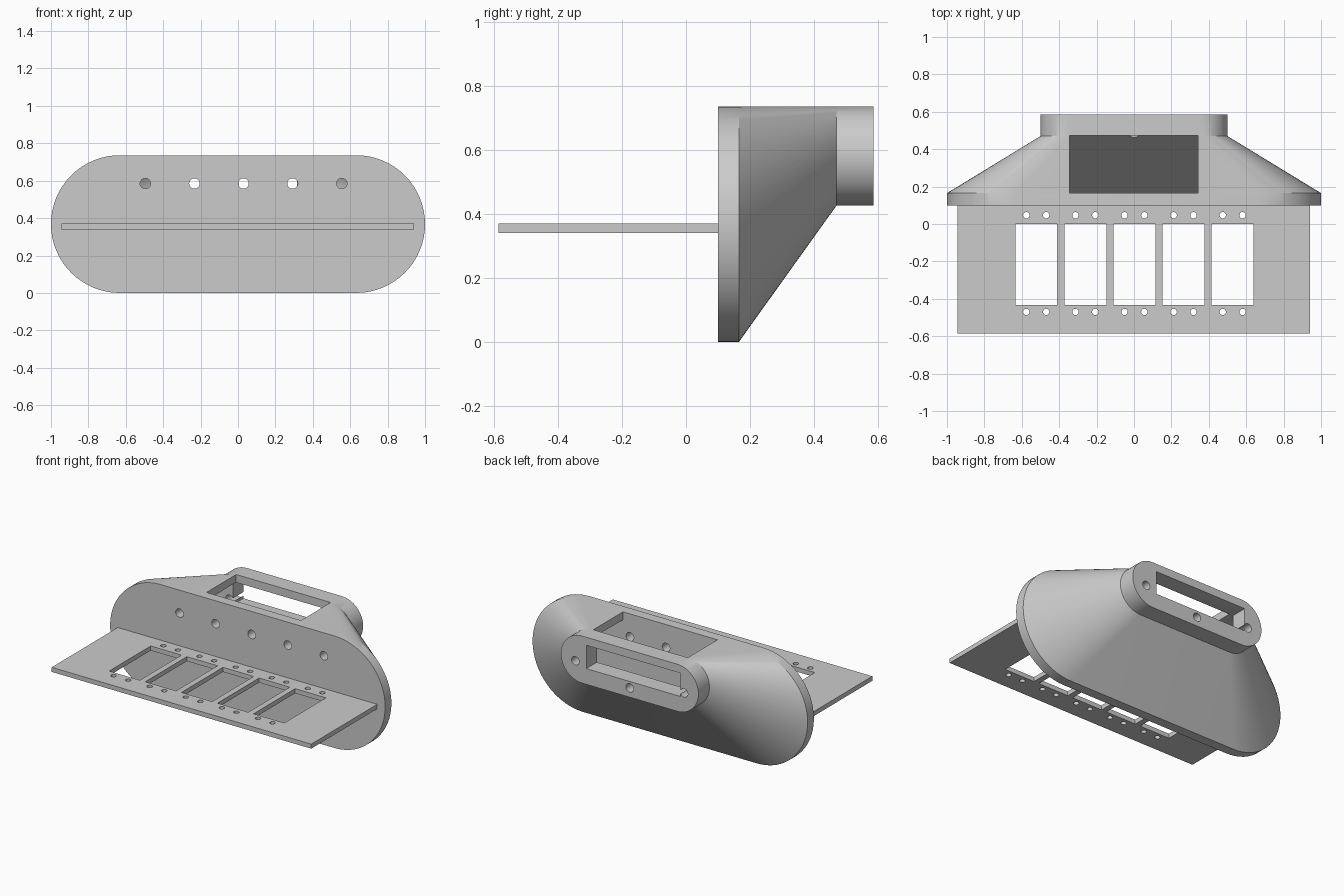
import bpy
import bmesh
from math import pi, cos, sin, radians
from mathutils import Matrix, Vector

cube = bpy.data.objects.get("Cube")
if cube:
    bpy.data.objects.remove(cube, do_unlink=True)

grey = bpy.data.materials.new("plain_grey")
grey.use_nodes = True
GREY = (0.6, 0.6, 0.6, 1)
grey.diffuse_color = GREY
grey.node_tree.nodes["Principled BSDF"].inputs["Base Color"].default_value = GREY


def make_object(name, bm):
    bmesh.ops.recalc_face_normals(bm, faces=bm.faces)
    mesh = bpy.data.meshes.new(name)
    bm.to_mesh(mesh)
    bm.free()
    mesh.materials.append(grey)
    obj = bpy.data.objects.new(name, mesh)
    bpy.context.collection.objects.link(obj)
    return obj


def box(name, x0, x1, y0, y1, z0, z1):
    bm = bmesh.new()
    size = Matrix.Diagonal((x1 - x0, y1 - y0, z1 - z0, 1))
    place = Matrix.Translation(((x0 + x1) / 2, (y0 + y1) / 2, (z0 + z1) / 2))
    bmesh.ops.create_cube(bm, size=1, matrix=place @ size)
    return make_object(name, bm)


def rod(name, centre, radius, depth, along_y=False):
    bm = bmesh.new()
    turn = Matrix.Rotation(pi / 2 if along_y else 0, 4, 'X')
    bmesh.ops.create_cone(bm, cap_ends=True, segments=24, radius1=radius, radius2=radius,
                          depth=depth, matrix=Matrix.Translation(centre) @ turn)
    return make_object(name, bm)


def stadium_loft(name, sections, steps=32):
    """Skin stadium outlines given as (y, half straight length, radius, centre z)."""
    bm = bmesh.new()
    rings = []
    for y, half, r, zc in sections:
        ring = []
        for side in (1, -1):
            for i in range(steps + 1):
                a = -pi / 2 + pi * i / steps
                ring.append(bm.verts.new((side * (half + r * cos(a)), y, zc + side * r * sin(a))))
        rings.append(ring)
    for low, high in zip(rings, rings[1:]):
        for i in range(len(low)):
            j = (i + 1) % len(low)
            bm.faces.new((low[i], low[j], high[j], high[i]))
    bm.faces.new(rings[0])
    bm.faces.new(rings[-1])
    return make_object(name, bm)


def cut(obj, cutters):
    """Subtract each cutter, then discard it."""
    for cutter in cutters:
        mod = obj.modifiers.new("cut", 'BOOLEAN')
        mod.operation = 'DIFFERENCE'
        mod.solver = 'EXACT'
        mod.object = cutter
        graph = bpy.context.evaluated_depsgraph_get()
        mesh = bpy.data.meshes.new_from_object(obj.evaluated_get(graph))
        obj.modifiers.clear()
        obj.data = mesh
        bpy.data.objects.remove(cutter, do_unlink=True)


def smooth(obj):
    bpy.ops.object.select_all(action='DESELECT')
    obj.select_set(True)
    bpy.context.view_layer.objects.active = obj
    bpy.ops.object.shade_smooth_by_angle(angle=radians(25))


PITCH = 0.2625
columns = [PITCH * i + 0.0025 for i in range(-2, 3)]

# Hollow hood: rim plate, tapered shell and neck
hood = stadium_loft("hood", [(0.10, 0.632, 0.368, 0.368), (0.165, 0.632, 0.368, 0.368),
                             (0.47, 0.345, 0.155, 0.581), (0.585, 0.345, 0.155, 0.581)])
cutters = [
    stadium_loft("cavity", [(0.165, 0.632, 0.315, 0.368), (0.475, 0.345, 0.105, 0.581)]),
    box("top_opening", -0.345, 0.342, 0.166, 0.474, 0.6, 0.8),
    box("neck_slot", -0.37, 0.315, 0.44, 0.65, 0.53, 0.683),
]
# Holes in the rim plate and in the neck face
cutters += [rod("rim_hole", (x + 0.027, 0.13, 0.585), 0.028, 0.12, True) for x in columns]
cutters += [rod("neck_hole", (x, 0.53, z), 0.028, 0.2, True)
            for x, z in ((-0.395, 0.56), (0, 0.487), (0.395, 0.56))]
cut(hood, cutters)
smooth(hood)

# Flat shelf with five windows, each with four screw holes
shelf = box("shelf", -0.945, 0.942, -0.585, 0.102, 0.34, 0.37)
cutters = []
for x in columns:
    cutters.append(box("window", x - 0.112, x + 0.112, -0.432, 0, 0.2, 0.5))
    for dx in (-0.053, 0.053):
        for y in (-0.47, 0.047):
            cutters.append(rod("screw_hole", (x + dx, y, 0.355), 0.017, 0.2))
cut(shelf, cutters)
smooth(shelf)
